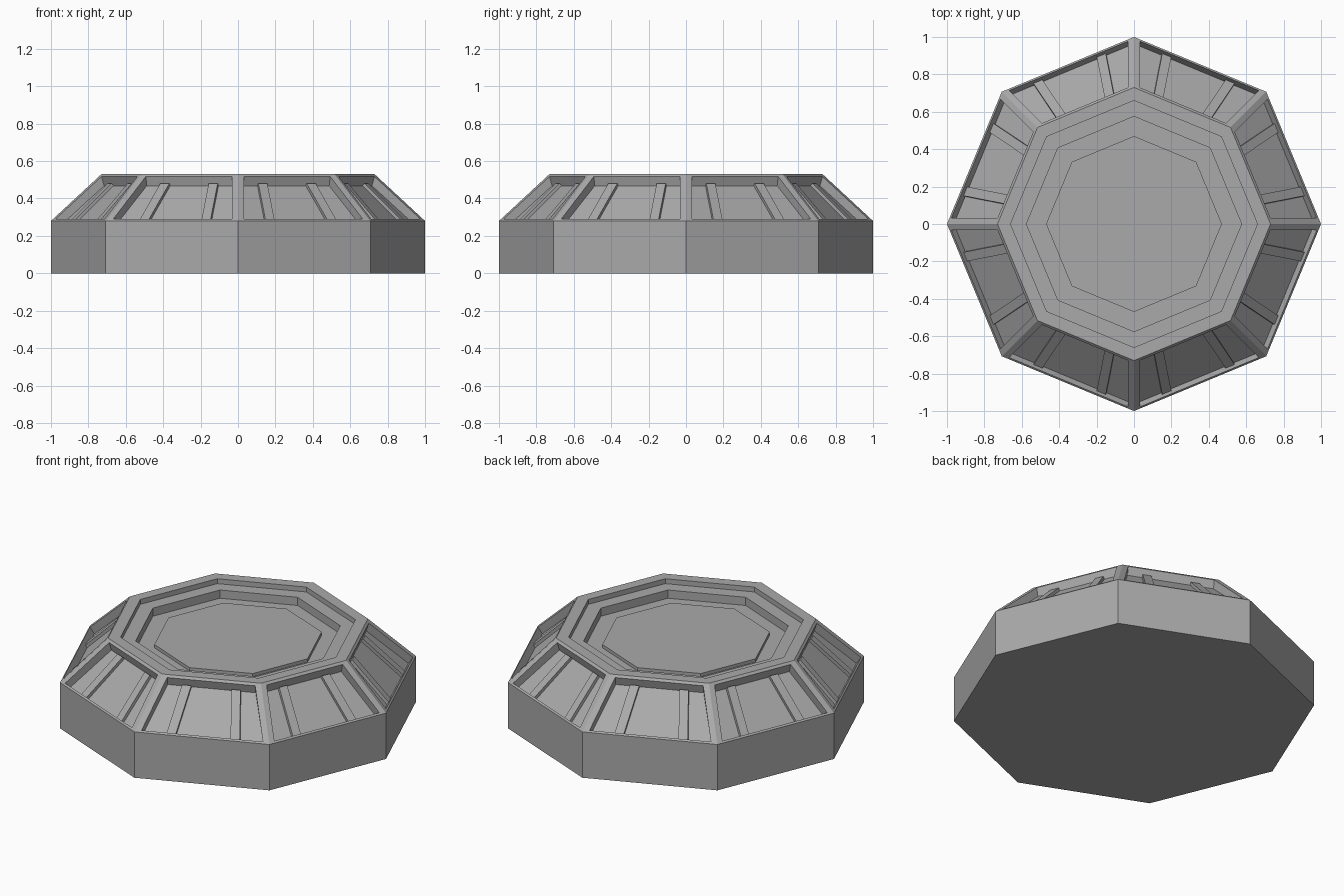
import bpy, bmesh
from math import cos, sin, pi, sqrt
from mathutils import Vector

cube = bpy.data.objects.get("Cube")
if cube:
    bpy.data.objects.remove(cube, do_unlink=True)

grey = bpy.data.materials.new("plain grey")
grey.use_nodes = True
grey.diffuse_color = (0.4, 0.4, 0.4, 1)
grey.node_tree.nodes["Principled BSDF"].inputs["Base Color"].default_value = (0.4, 0.4, 0.4, 1)

SIDES = 8
APO = cos(pi / SIDES)    # apothem of a unit octagon
HALF = sin(pi / SIDES)   # half side of a unit octagon


def finish(name, bm):
    bmesh.ops.remove_doubles(bm, verts=bm.verts, dist=0.0005)
    bmesh.ops.recalc_face_normals(bm, faces=bm.faces)
    mesh = bpy.data.meshes.new(name)
    bm.to_mesh(mesh)
    bm.free()
    mesh.materials.append(grey)
    obj = bpy.data.objects.new(name, mesh)
    bpy.context.collection.objects.link(obj)


def side_point(k, along, out, z):
    """Point on side k: distance along the side, distance outward, height."""
    a = (k + 0.5) * 2 * pi / SIDES
    return Vector((out * cos(a) - along * sin(a), out * sin(a) + along * cos(a), z))


def octagon(bm, r, z):
    return [bm.verts.new((r * cos(i * pi / 4), r * sin(i * pi / 4), z)) for i in range(SIDES)]


def bridge(bm, a, b):
    n = len(a)
    for i in range(n):
        j = (i + 1) % n
        bm.faces.new((a[i], a[j], b[j], b[i]))


# Body: closed base and wall, then the stepped top with its raised centre slab
bm = bmesh.new()
base = octagon(bm, 1, 0)
wall_top = octagon(bm, 1, 0.28)
bm.faces.new(base[::-1])
bridge(bm, base, wall_top)
ring = octagon(bm, 0.73, 0.53)
for r, z in [(0.66, 0.53), (0.66, 0.50), (0.575, 0.50), (0.575, 0.45),
             (0.47, 0.45), (0.47, 0.47)]:
    step = octagon(bm, r, z)
    bridge(bm, ring, step)
    ring = step
bm.faces.new(ring)

# Sloped sides: a frame around a sunken panel on each of the eight sides
RIB = 0.035              # half width of the corner ribs
LOW, HIGH = 0.915 * 1.0, 0.73 * APO + 0.012


def frame_half(out):
    return out * HALF / APO - RIB


for k in range(SIDES):
    def loop(*rows):
        pts = []
        for out, z, half in rows:
            pts += [(-half, out, z), (half, out, z)]
        order = (pts[0], pts[1], pts[3], pts[2])
        return [bm.verts.new(side_point(k, *p)) for p in order]

    outer = loop((APO, 0.28, HALF), (0.73 * APO, 0.53, 0.73 * HALF))
    inner = loop((LOW, 0.289, frame_half(LOW)), (HIGH, 0.517, frame_half(HIGH)))
    floor = loop((0.89, 0.25, frame_half(LOW)), (0.672, 0.468, frame_half(HIGH)))
    bridge(bm, outer, inner)
    bridge(bm, inner, floor)
    bm.faces.new(floor)
finish("body", bm)

# Two raised slats on every panel, tapering with the panel towards the top
bm = bmesh.new()
lift = 0.018 / sqrt(2)
for k in range(SIDES):
    for s in (-1, 1):
        rings = []
        for out, z, scale in ((0.89, 0.25, 0.96), (0.672, 0.468, 0.73)):
            mid = s * 0.5 * HALF * scale
            rings.append([bm.verts.new(side_point(k, mid + w, out + d, z + d))
                          for w, d in ((-0.026, 0), (-0.026, lift), (0.026, lift), (0.026, 0))])
        bridge(bm, *rings)
        bm.faces.new(rings[0])
        bm.faces.new(rings[1])
finish("panel_slats", bm)
